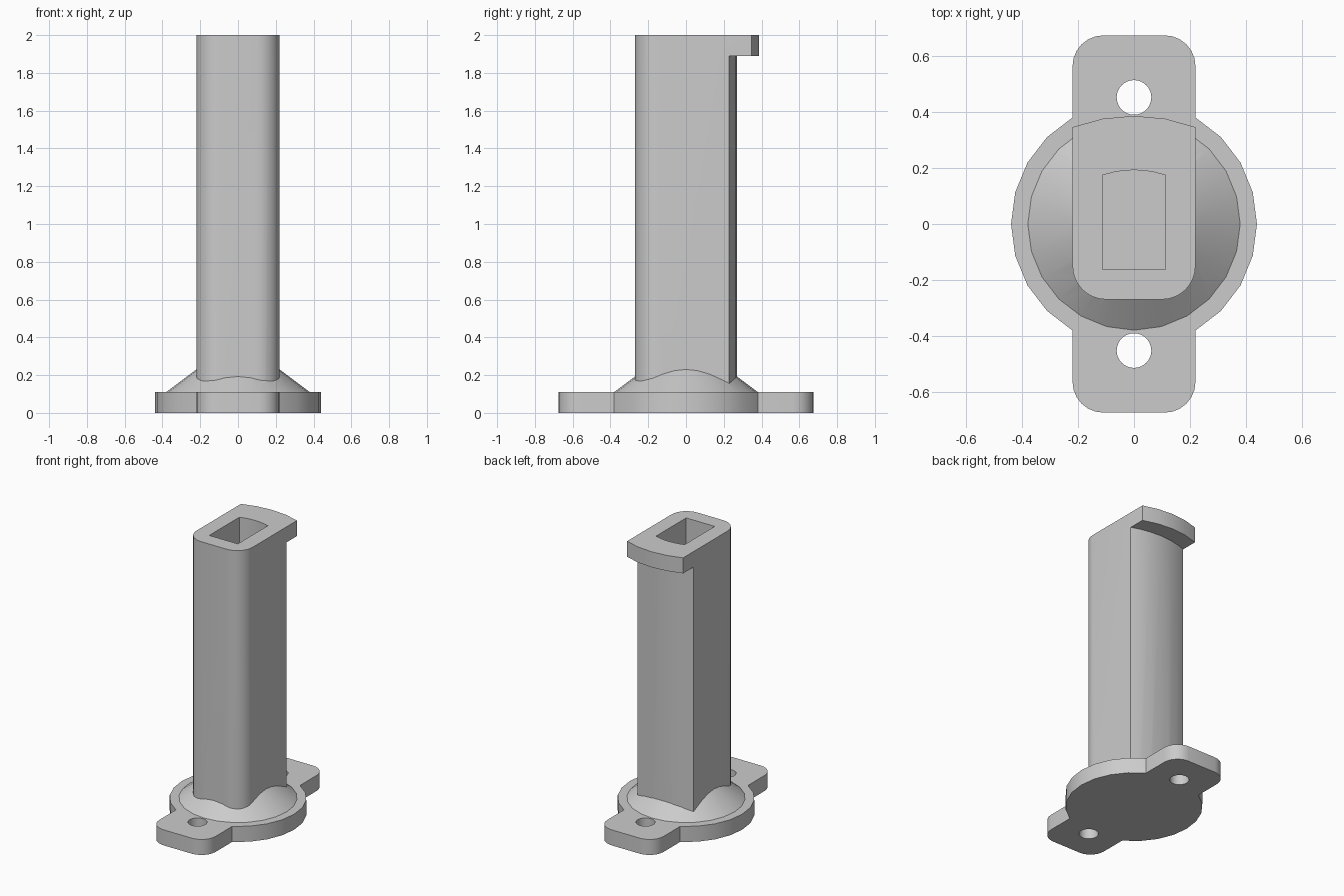
import bpy, bmesh, math

cube = bpy.data.objects.get("Cube")
if cube:
    bpy.data.objects.remove(cube, do_unlink=True)

grey = bpy.data.materials.new("plain grey")
grey.use_nodes = True
colour = (0.6, 0.6, 0.6, 1)
grey.diffuse_color = colour
grey.node_tree.nodes["Principled BSDF"].inputs["Base Color"].default_value = colour

HALF = 0.22          # half width of the column and the lugs
PLATE = 0.11         # thickness of the base plate


def loft(name, rings):
    """Closed solid through matching rings of (x, y, z) points."""
    bm = bmesh.new()
    loops = [[bm.verts.new(p) for p in ring] for ring in rings]
    n = len(loops[0])
    for a, b in zip(loops, loops[1:]):
        for i in range(n):
            j = (i + 1) % n
            bm.faces.new((a[i], a[j], b[j], b[i]))
    bm.faces.new(loops[0][::-1])
    bm.faces.new(loops[-1])
    bmesh.ops.recalc_face_normals(bm, faces=bm.faces)
    mesh = bpy.data.meshes.new(name)
    bm.to_mesh(mesh)
    bm.free()
    mesh.materials.append(grey)
    obj = bpy.data.objects.new(name, mesh)
    bpy.context.collection.objects.link(obj)
    return obj


def prism(name, outline, z0, z1):
    return loft(name, [[(x, y, z) for x, y in outline] for z in (z0, z1)])


def arc(cx, cy, r, start, end, steps):
    angles = [math.radians(start + (end - start) * i / steps) for i in range(steps + 1)]
    return [(cx + r * math.cos(a), cy + r * math.sin(a)) for a in angles]


def bow(half, middle, radius, steps):
    """Shallow outward curve from +half to -half, peaking at y = middle."""
    spread = math.degrees(math.asin(half / radius))
    return arc(0, middle - radius, radius, 90 - spread, 90 + spread, steps)


def combine(target, tool, operation):
    mod = target.modifiers.new(operation.lower(), "BOOLEAN")
    mod.operation, mod.object, mod.solver = operation, tool, "EXACT"
    bpy.context.view_layer.objects.active = target
    bpy.ops.object.modifier_apply(modifier=mod.name)
    bpy.data.objects.remove(tool, do_unlink=True)


# Column with rounded front edges, full depth of the rear lip
front = arc(-0.10, -0.15, 0.12, 180, 270, 8) + arc(0.10, -0.15, 0.12, 270, 360, 8)
column = prism("column", front + bow(HALF, 0.387, 0.62, 4), 0.05, 2)

# Trim the back below the lip to a bowed face
trim = [(0.3, 0.2)] + bow(0.24, 0.27, 0.62, 6) + [(-0.3, 0.2), (-0.3, 0.5), (0.3, 0.5)]
combine(column, prism("back_trim", trim, 0, 1.89), "DIFFERENCE")

# Base plate: round disc with a rounded lug front and back
half = arc(0, 0, 0.44, -60, 60, 8)[:-1] + [(HALF, 0.381)]
half += arc(0.11, 0.565, 0.11, 0, 90, 6) + arc(-0.11, 0.565, 0.11, 90, 180, 6)
half[0] = (HALF, -0.381)
base = prism("base_plate", half + [(-x, -y) for x, y in half], 0, PLATE)

# Conical fillet around the column foot
combine(base, loft("cone_foot", [
    [(x, y, z) for x, y in arc(0, 0, r, 0, 345, 23)]
    for r, z in ((0.38, 0.05), (0.38, PLATE), (0.12, 0.305))]), "UNION")
combine(base, column, "UNION")

# Screw holes through the lugs
for y in (-0.453, 0.453):
    combine(base, prism("hole", arc(0, y, 0.062, 0, 348.75, 31), -0.1, 0.2), "DIFFERENCE")

# Deep pocket open at the top
pocket = [(-0.112, -0.162), (0.112, -0.162)] + bow(0.112, 0.193, 0.35, 6)
combine(base, prism("pocket", pocket, PLATE, 2.1), "DIFFERENCE")

base.name = base.data.name = "flanged_column"
bpy.ops.object.select_all(action="DESELECT")
base.select_set(True)
bpy.context.view_layer.objects.active = base
bpy.ops.object.shade_smooth_by_angle(angle=math.radians(30))
